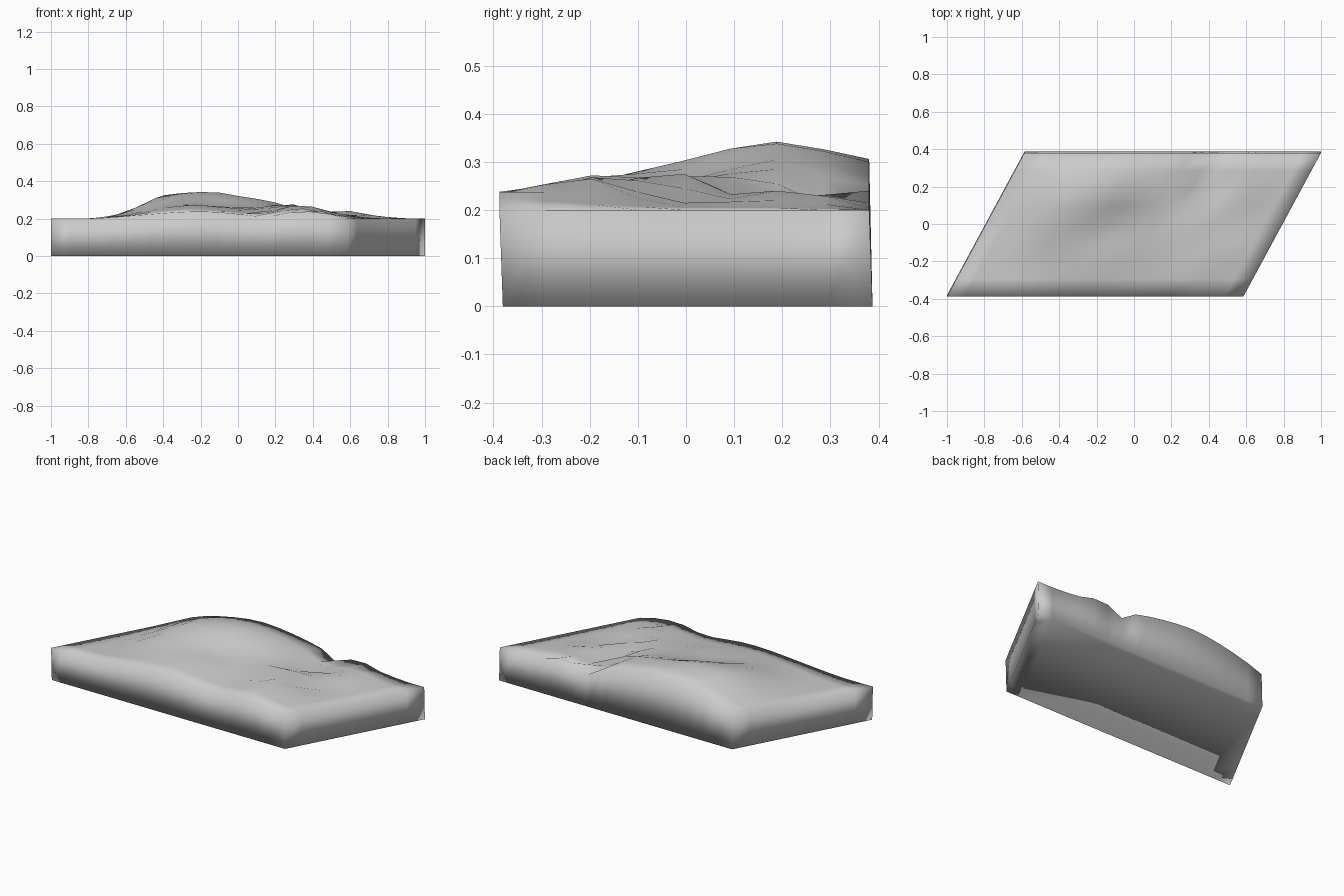
import bpy, bmesh

if "Cube" in bpy.data.objects:
    bpy.data.objects.remove(bpy.data.objects["Cube"])

# Height profiles of the terrain, front to back, sampled left to right
ROWS = [
    [.2, .2, .2, .205, .212, .22, .228, .235, .238, .235, .225, .213, .215, .235, .237, .225, .2],
    [.2, .2, .205, .22, .24, .258, .268, .272, .262, .245, .235, .245, .268, .265, .235, .212, .2],
    [.2, .205, .235, .28, .303, .303, .285, .265, .26, .26, .27, .275, .245, .21, .215, .205, .2],
    [.2, .23, .28, .325, .337, .342, .338, .32, .305, .285, .255, .195, .225, .24, .22, .205, .2],
    [.205, .24, .265, .285, .3, .306, .3, .288, .272, .25, .19, .237, .24, .215, .205, .2, .2],
]
NX, NY = 16, 8
HALF_Y, HALF_U, SHEAR = 0.384, 0.7925, 0.54
LEAN = 0.0035          # top is shifted slightly forward of the base


def height(i, j):
    """Row height, with a smooth in-between row between each pair."""
    k = j // 2
    if j % 2 == 0:
        return ROWS[k][i]
    a, b = ROWS[k][i], ROWS[k + 1][i]
    before, after = ROWS[max(k - 1, 0)][i], ROWS[min(k + 2, 4)][i]
    return (9 * (a + b) - before - after) / 16


bm = bmesh.new()

# Terrain surface on a slanted grid
grid = []
for j in range(NY + 1):
    y = HALF_Y * (2 * j / NY - 1)
    line = []
    for i in range(NX + 1):
        x = HALF_U * (2 * i / NX - 1) + SHEAR * y
        line.append(bm.verts.new((x, y - LEAN, height(i, j))))
    grid.append(line)
for j in range(NY):
    for i in range(NX):
        bm.faces.new((grid[j][i], grid[j][i + 1], grid[j + 1][i + 1], grid[j + 1][i]))

# Walls and flat base
rim = (grid[0][:-1] + [r[-1] for r in grid[:-1]]
       + grid[-1][:0:-1] + [r[0] for r in grid[:0:-1]])
foot = [bm.verts.new((v.co.x, v.co.y + 2 * LEAN, 0)) for v in rim]
n = len(rim)
for k in range(n):
    m = (k + 1) % n
    bm.faces.new((foot[k], foot[m], rim[m], rim[k]))
bm.faces.new(foot[::-1])

bmesh.ops.recalc_face_normals(bm, faces=bm.faces)
for f in bm.faces:
    f.smooth = True

mesh = bpy.data.meshes.new("terrain_block")
bm.to_mesh(mesh)
bm.free()
bpy.context.collection.objects.link(bpy.data.objects.new("terrain_block", mesh))
